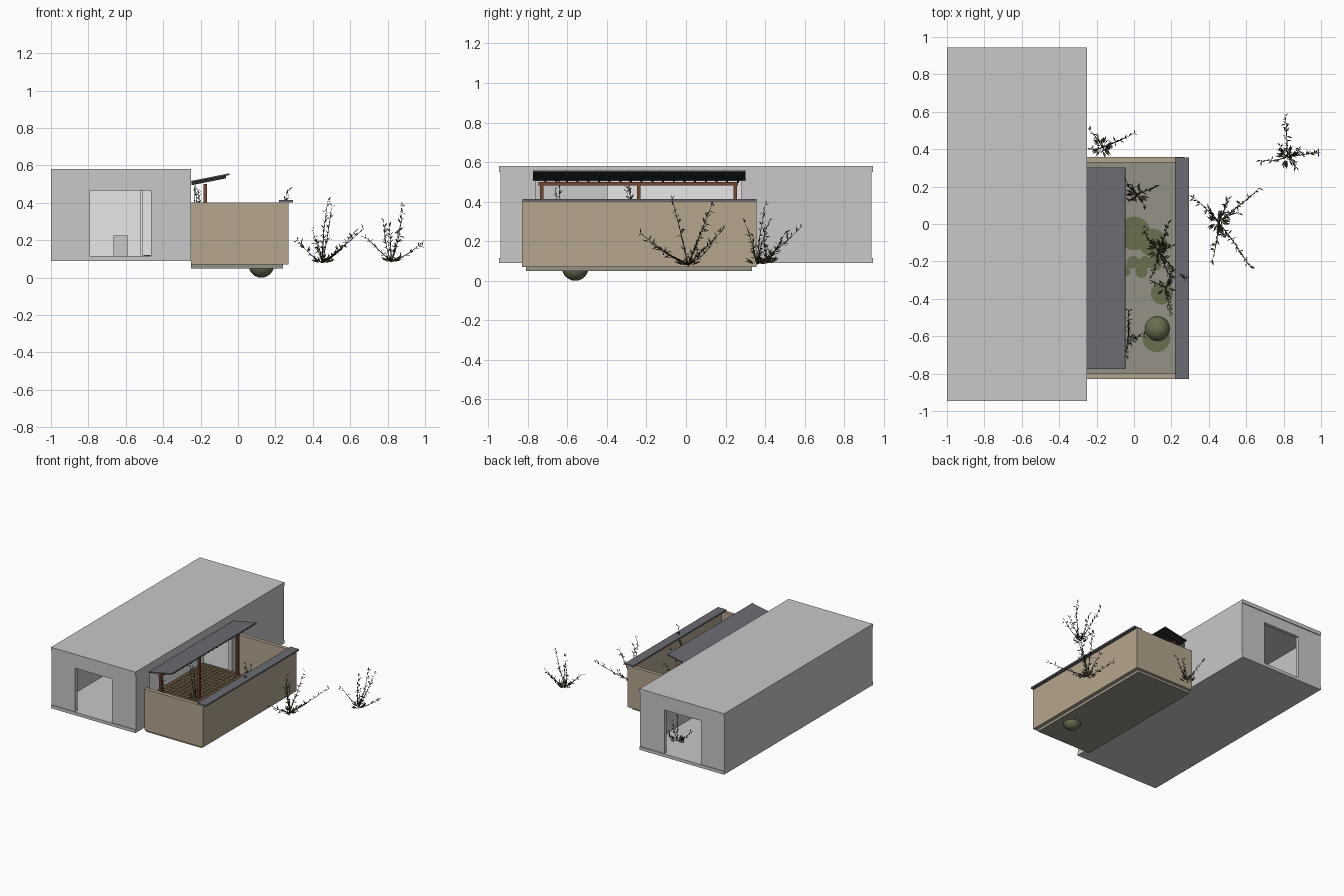
import bpy, bmesh, math, random
from mathutils import Vector, Matrix

if "Cube" in bpy.data.objects:
    bpy.data.objects.remove(bpy.data.objects["Cube"])

random.seed(4)


def mat(name, r, g, b):
    m = bpy.data.materials.new(name)
    m.diffuse_color = (r, g, b, 1)
    m.use_nodes = True
    m.node_tree.nodes["Principled BSDF"].inputs["Base Color"].default_value = m.diffuse_color
    return m


GREY = mat("plaster grey", .58, .58, .58)
WHITE = mat("paper white", .95, .95, .95)
TAN = mat("earth wall tan", .46, .38, .275)
SLATE = mat("slate", .147, .15, .17)
GRAVEL = mat("gravel", .3, .29, .24)
MOSS = mat("moss", .14, .16, .08)
RUST = mat("red timber", .19, .06, .03)
DARK = mat("dark timber", .02, .027, .026)
DECK = mat("deck brown", .12, .09, .045)
LEAF = mat("foliage", .06, .05, .025)


def finish(bm, name, m):
    me = bpy.data.meshes.new(name)
    bm.to_mesh(me)
    bm.free()
    me.materials.append(m)
    ob = bpy.data.objects.new(name, me)
    bpy.context.collection.objects.link(ob)
    return ob


def add_box(bm, x0, x1, y0, y1, z0, z1):
    mt = Matrix.Translation(((x0 + x1) / 2, (y0 + y1) / 2, (z0 + z1) / 2))
    sc = Matrix.Diagonal((x1 - x0, y1 - y0, z1 - z0, 1))
    bmesh.ops.create_cube(bm, size=1, matrix=mt @ sc)


def boxes(name, m, *specs):
    bm = bmesh.new()
    for s in specs:
        add_box(bm, *s)
    return finish(bm, name, m)


# --- main building: slabs overhang slightly, walls have openings
boxes("house_floor", GREY, (-1, -.25, -.945, .945, .09, .115))
boxes("house_roof", GREY, (-1, -.25, -.945, .945, .55, .58))
for name, y0, y1 in (("house_front_wall", -.938, -.91), ("house_back_wall", .91, .938)):
    boxes(name, GREY, (-1, -.79, y0, y1, .115, .55), (-.465, -.25, y0, y1, .115, .55),
          (-.79, -.465, y0, y1, .465, .55))
boxes("house_left_wall", GREY, (-1, -.975, -.91, .91, .115, .55))
boxes("house_garden_wall", GREY, (-.28, -.25, -.91, -.76, .115, .55),
      (-.28, -.25, .28, .91, .115, .55), (-.28, -.25, -.76, .28, .505, .55))
# interior screens and plinth
boxes("paper_screen_back", WHITE, (-.975, -.28, .29, .305, .115, .55))
boxes("paper_screen_side", WHITE, (-.52, -.51, -.4, .29, .115, .55))
boxes("plinth", GREY, (-.665, -.59, .18, .26, .115, .225))

# --- tiled deck under the canopy
bm = bmesh.new()
nx, ny = 12, 26
x0, x1, y0, y1 = -.505, -.06, -.76, .28
for i in range(nx):
    for j in range(ny):
        a, b = (x1 - x0) / nx, (y1 - y0) / ny
        add_box(bm, x0 + i * a, x0 + (i + .95) * a, y0 + j * b, y0 + (j + .95) * b, .112, .12)
finish(bm, "deck_tiles", DECK)
boxes("deck_base", DECK, (-.25, -.065, -.755, .275, .075, .113))

# --- courtyard
boxes("court_floor", GRAVEL, (-.25, .24, -.81, .335, .05, .078))
boxes("court_walls", TAN, (-.25, .27, -.83, -.8, .07, .402), (-.25, .27, .328, .357, .07, .402),
      (.243, .27, -.8, .328, .07, .402))
boxes("wall_coping", SLATE, (.22, .295, -.828, .356, .402, .414))

# moss patches and stepping stones
for k, (x, y, r) in enumerate([(0, -.05, .09), (.1, -.1, .075), (.12, -.61, .075), (.15, -.37, .06),
                               (-.005, -.205, .035), (.06, -.205, .035), (.115, -.215, .035),
                               (-.05, -.25, .033), (.04, -.255, .033)]):
    bm = bmesh.new()
    bmesh.ops.create_cone(bm, cap_ends=True, segments=24 if r > .05 else 12, radius1=r,
                          radius2=r, depth=.012, matrix=Matrix.Translation((x, y, .08)))
    finish(bm, "moss_patch_%d" % k, MOSS)

# boulder
bm = bmesh.new()
bmesh.ops.create_uvsphere(bm, u_segments=20, v_segments=12, radius=.068,
                          matrix=Matrix.Translation((.125, -.56, .068)))
for f in bm.faces:
    f.smooth = True
finish(bm, "boulder", MOSS)

# --- canopy
boxes("canopy_posts", RUST, *[(-.185, -.167, y - .009, y + .009, .08, .49) for y in (-.73, -.24, .25)])
boxes("canopy_beam", RUST, (-.185, -.167, -.745, .262, .482, .5))


def tilt(ob):
    # slope upward away from the house
    ob.matrix_world = Matrix.Translation((-.25, 0, .508)) @ Matrix.Rotation(-math.atan2(.04, .2), 4, 'Y')


tilt(boxes("canopy_roof", SLATE, (0, .209, -.775, .302, .004, .009)))
tilt(boxes("canopy_underside", DARK, (.001, .2085, -.774, .301, 0, .0045)))
tilt(boxes("canopy_rafters", DARK, *[(0, .188, -.71 + i * .054 - .005, -.71 + i * .054 + .005, -.014, .001)
                                     for i in range(19)]))


# --- plants: curved stems with paired blade leaves
def plant(name, base, tips, leaf=.034):
    bm = bmesh.new()
    base = Vector(base)
    up = Vector((0, 0, 1))

    def tube(p, q, r):
        d = q - p
        m = Matrix.Translation((p + q) / 2) @ d.to_track_quat('Z', 'Y').to_matrix().to_4x4()
        bmesh.ops.create_cone(bm, cap_ends=True, segments=4, radius1=r, radius2=r * .8,
                              depth=d.length, matrix=m)

    def blade(p, d, size):
        d = d.normalized()
        s = d.cross(up + Vector((random.uniform(-1, 1), random.uniform(-1, 1), 0))).normalized() * size * .12
        pts = (p, p + d * size * .45 + s, p + d * size, p + d * size * .45 - s)
        for q in pts:
            q.x = min(q.x, 1)
        bm.faces.new([bm.verts.new(q) for q in pts])

    for t in tips:
        t = Vector(t)
        mid = (base + t) / 2 + Vector((random.uniform(-.02, .02), random.uniform(-.02, .02), -.02))
        n = max(4, int((t - base).length / .028))
        prev = base
        for i in range(1, n + 1):
            u = i / n
            p = base * (1 - u) ** 2 + mid * 2 * u * (1 - u) + t * u * u
            tube(prev, p, .003 * (1.2 - u * .8))
            for k in range(3):
                rnd = Vector([random.uniform(-1, 1) for _ in range(3)])
                blade(p, (p - prev).normalized() * .6 + rnd * .9, leaf * random.uniform(.6, 1.1))
            prev = p
    for k in range(len(tips) * 3):  # low basal leaves
        a = random.uniform(0, 6.28)
        blade(base + Vector((math.cos(a), math.sin(a), 0)) * .02,
              Vector((math.cos(a), math.sin(a), random.uniform(.2, 1))), leaf * 1.5)
    finish(bm, name, LEAF)


plant("outer_shrub", (.45, .01, .08), [(.67, .19, .26), (.62, -.23, .24), (.42, -.19, .2), (.32, .14, .2),
                                       (.48, -.07, .41), (.5, .13, .38), (.56, .06, .16), (.4, .08, .25)])
plant("far_shrub", (.82, .36, .085), [(.985, .38, .19), (.81, .58, .27), (.68, .34, .22), (.87, .3, .29),
                                      (.88, .4, .38), (.78, .42, .3)])
plant("back_shrub", (-.17, .41, .09), [(.0, .485, .2), (-.235, .5, .24), (-.13, .4, .26), (-.23, .4, .17),
                                       (-.1, .44, .14)])
plant("court_shrub_a", (.13, -.14, .085), [(.05, -.02, .25), (.18, 0, .3), (.2, -.3, .3), (.27, -.29, .47),
                                           (.1, -.27, .26), (.2, -.12, .36)])
plant("court_shrub_b", (.02, .16, .085), [(-.04, .23, .24), (.12, .2, .26), (.06, .1, .2), (-.02, .12, .3)])
plant("court_shrub_c", (.17, -.34, .085), [(.2, -.48, .26), (.09, -.3, .22), (.2, -.25, .3)], .028)
plant("court_shrub_d", (-.03, -.6, .085), [(-.03, -.46, .3), (.05, -.6, .22), (-.04, -.7, .24)], .03)
plant("canopy_plant_a", (-.21, -.62, .12), [(-.23, -.64, .5), (-.21, -.66, .46)], .026)
plant("canopy_plant_b", (-.21, -.24, .12), [(-.23, -.29, .5), (-.21, -.3, .45)], .026)
plant("indoor_plant", (-.41, .7, .11), [(-.54, .72, .22), (-.36, .62, .25), (-.42, .78, .3), (-.34, .72, .17)])
